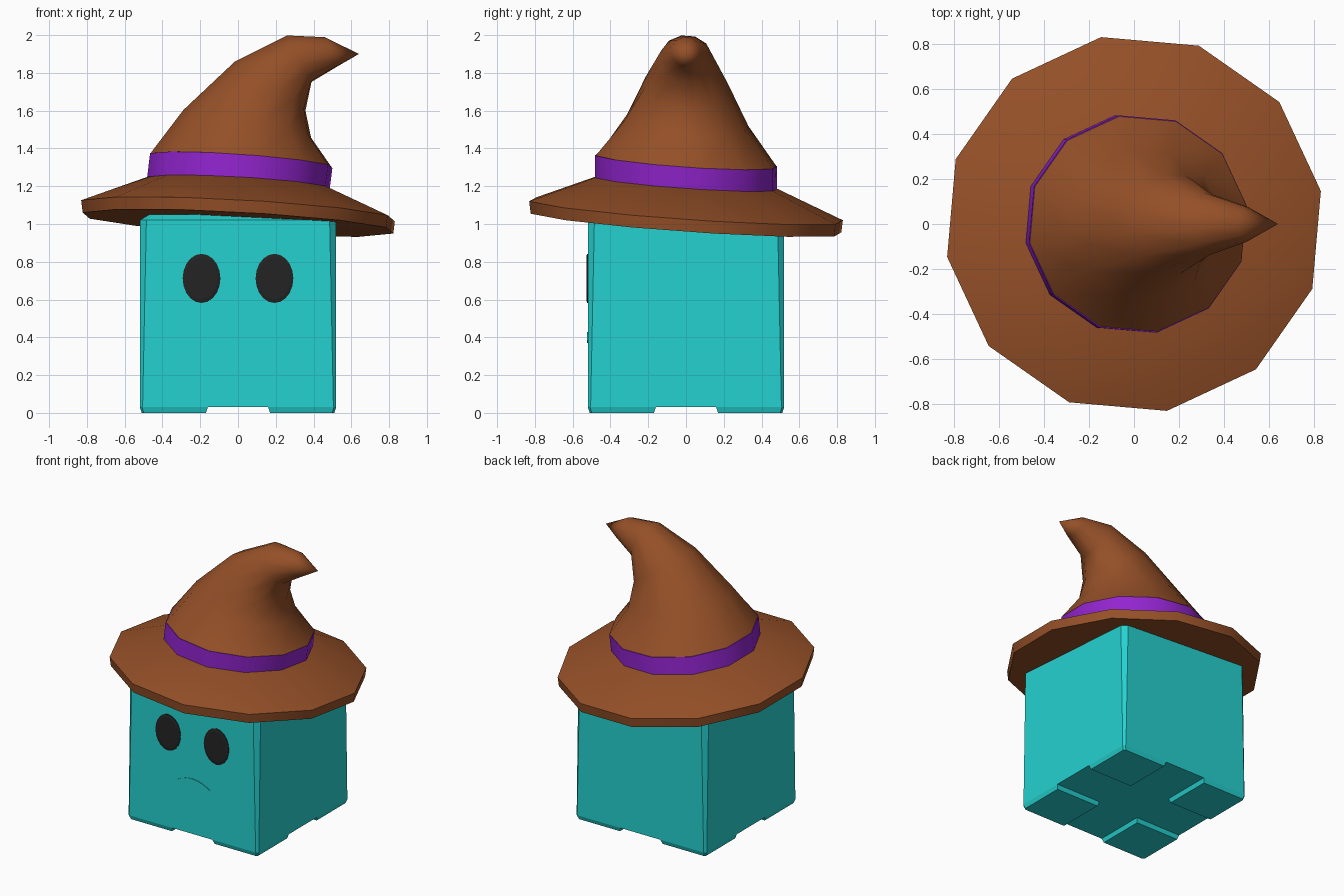
import bpy, bmesh, math
from mathutils import Vector

if "Cube" in bpy.data.objects:
    bpy.data.objects.remove(bpy.data.objects["Cube"])


def material(name, rgb):
    m = bpy.data.materials.new(name)
    m.diffuse_color = (*rgb, 1)
    m.use_nodes = True
    m.node_tree.nodes["Principled BSDF"].inputs["Base Color"].default_value = m.diffuse_color
    return m


TEAL = material("teal", (0.018, 0.64, 0.63))
BROWN = material("brown", (0.30, 0.080, 0.021))
PURPLE = material("purple", (0.29, 0.018, 0.63))
BLACK = material("black", (0.017, 0.017, 0.017))


def finish(name, bm, mat, smooth=None):
    bmesh.ops.recalc_face_normals(bm, faces=bm.faces)
    me = bpy.data.meshes.new(name)
    bm.to_mesh(me)
    bm.free()
    ob = bpy.data.objects.new(name, me)
    bpy.context.collection.objects.link(ob)
    me.materials.append(mat)
    if smooth:
        bpy.ops.object.select_all(action='DESELECT')
        ob.select_set(True)
        bpy.context.view_layer.objects.active = ob
        bpy.ops.object.shade_smooth_by_angle(angle=math.radians(smooth))
    return ob


def loft(name, rings, mat, smooth=None, tip=None):
    """Skin a stack of equal point loops and close both ends."""
    bm = bmesh.new()
    loops = [[bm.verts.new(p) for p in r] for r in rings]
    n = len(loops[0])
    for a, b in zip(loops, loops[1:]):
        for i in range(n):
            j = (i + 1) % n
            bm.faces.new((a[i], a[j], b[j], b[i]))
    bm.faces.new(loops[0][::-1])
    if tip:
        t = bm.verts.new(tip)
        for i in range(n):
            bm.faces.new((loops[-1][i], loops[-1][(i + 1) % n], t))
    else:
        bm.faces.new(loops[-1])
    return finish(name, bm, mat, smooth)


# Body: chamfered cube whose corner bevel widens upward
def chamfered(h, c, z):
    a = h - c
    return [(a, -h, z), (h, -a, z), (h, a, z), (a, h, z),
            (-a, h, z), (-h, a, z), (-h, -a, z), (-a, -h, z)]


loft("body", [chamfered(0.52, 0.015, 0.03), chamfered(0.52, 0.035, 1.02),
              chamfered(0.47, 0.025, 1.05)], TEAL)

# Four low corner feet
for sx in (-1, 1):
    for sy in (-1, 1):
        rings = []
        for lo, hi, z in ((0.17, 0.51, 0), (0.16, 0.52, 0.03)):
            rings.append([(sx * x, sy * y, z) for x, y in
                          ((lo, lo), (hi, lo), (hi, hi - 0.012),
                           (hi - 0.012, hi), (lo, hi))])
        loft("foot", rings, TEAL)

# Eyes: thin oval plates
for sx in (-1, 1):
    def oval(s, y):
        return [(sx * 0.193 + 0.1 * s * math.cos(k * math.tau / 20), y,
                 0.712 + 0.13 * s * math.sin(k * math.tau / 20)) for k in range(20)]
    loft("eye", [oval(1, -0.519), oval(1, -0.524), oval(0.85, -0.528)], BLACK)

# Frowning mouth: thin crescent plate
xs = [-0.14 + 0.028 * i for i in range(11)]
upper = [(x, 0.428 - 0.046 * (x / 0.14) ** 2) for x in xs]
lower = [(x, 0.388 - 0.018 * math.sin(min(1, abs(x) / 0.11) * math.pi / 2))
         for x in xs[::-1][1:-1]]
loft("mouth", [[(x, y, z) for x, z in upper + lower] for y in (-0.519, -0.525)], TEAL)


# Hat: twelve-sided rings on a tilted plane
def ring(left, right, ry, ty=-0.07, n=12):
    l, r = Vector((left[0], 0, left[1])), Vector((right[0], 0, right[1]))
    mid, half = (l + r) / 2, (r - l) / 2
    pts = []
    for k in range(n):
        t = math.radians(10) + k * math.tau / n
        y = ry * math.sin(t)
        pts.append(mid + half * math.cos(t) + Vector((0, y, ty * y)))
    return pts


def level(r, z, slope=-0.055, dx=0.0, ry=None):
    return ring((dx - r, z - slope * r), (dx + r, z + slope * r), ry or r)


loft("hat_brim", [level(0.835, 1.005), level(0.843, 1.07), level(0.485, 1.218)],
     BROWN, 40)
loft("hat_band", [level(0.49, 1.214, -0.062, 0.002), level(0.49, 1.335, -0.07, 0.017)],
     PURPLE, 40)

# Crown bending over to a pointed tip
loft("hat_crown", [ring((-0.47, 1.37), (0.507, 1.30), 0.485),
                   ring((-0.295, 1.60), (0.392, 1.46), 0.335),
                   ring((-0.02, 1.86), (0.36, 1.60), 0.225, -0.04),
                   ring((0.26, 2.00), (0.39, 1.75), 0.14, 0),
                   ring((0.46, 1.99), (0.53, 1.835), 0.08, 0)],
     BROWN, 50, tip=(0.64, 1.90, 0) and (0.64, 0, 1.90))
